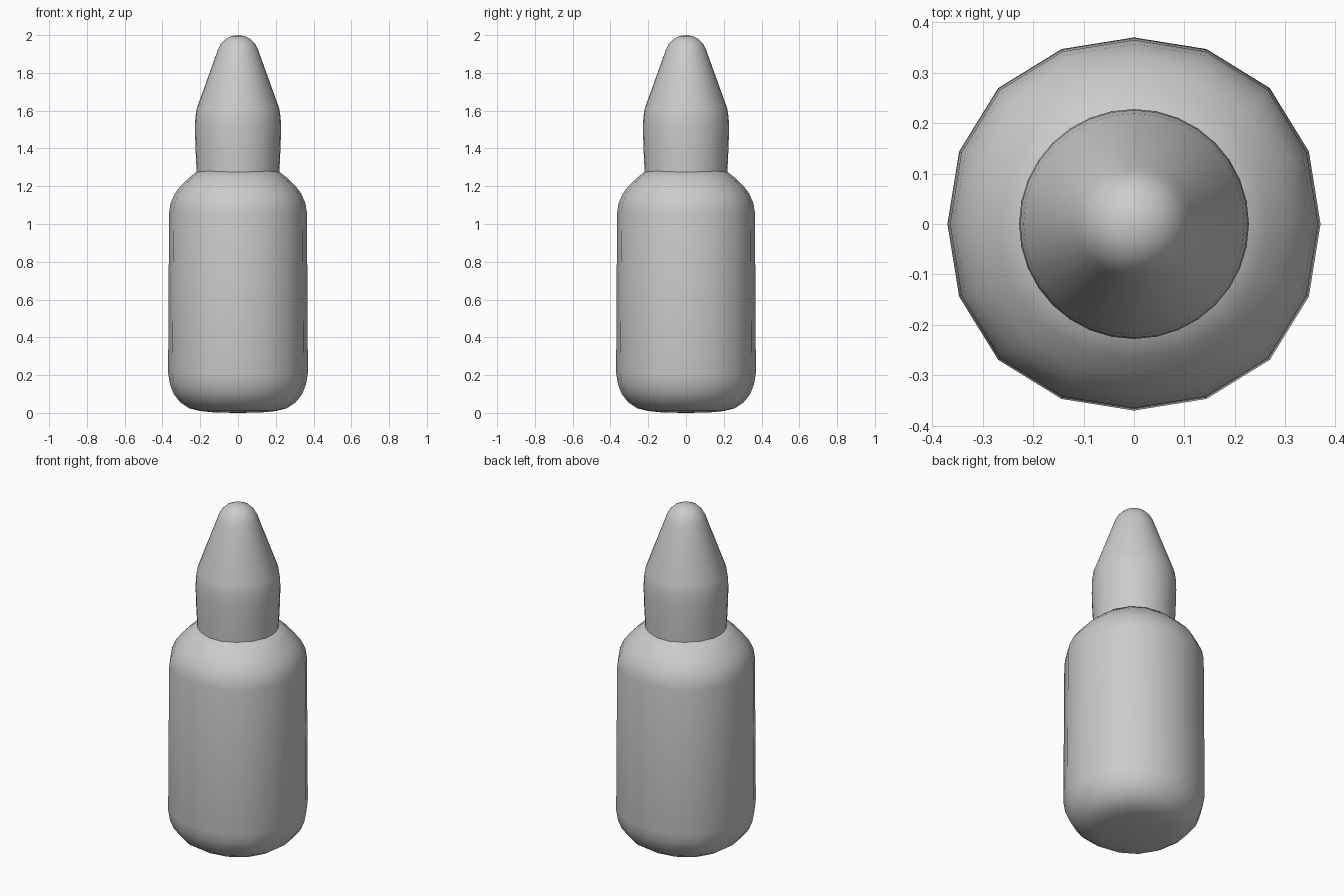
import bpy, bmesh, math

if "Cube" in bpy.data.objects:
    bpy.data.objects.remove(bpy.data.objects["Cube"])


def lathe(name, profile, sides, bulge=0.0, angle=40):
    """Revolve (radius, z) points; bulge pushes the diagonals slightly outward."""
    bm = bmesh.new()
    rings = []
    for r, z in profile:
        if r == 0:
            rings.append([bm.verts.new((0, 0, z))] * sides)
            continue
        ring = []
        for i in range(sides):
            a = 2 * math.pi * i / sides
            k = r * (1 + bulge * math.sin(2 * a) ** 2)
            ring.append(bm.verts.new((k * math.cos(a), k * math.sin(a), z)))
        rings.append(ring)
    for lo, hi in zip(rings, rings[1:]):
        for i in range(sides):
            j = (i + 1) % sides
            quad = list(dict.fromkeys((lo[i], lo[j], hi[j], hi[i])))
            bm.faces.new(quad)
    bmesh.ops.recalc_face_normals(bm, faces=bm.faces)
    mesh = bpy.data.meshes.new(name)
    bm.to_mesh(mesh)
    bm.free()
    obj = bpy.data.objects.new(name, mesh)
    bpy.context.collection.objects.link(obj)
    bpy.ops.object.select_all(action='DESELECT')
    obj.select_set(True)
    bpy.context.view_layer.objects.active = obj
    bpy.ops.object.shade_smooth_by_angle(angle=math.radians(angle))
    return obj


# Bottle body: rounded base, faceted wall, sloping shoulder
lathe("bottle_body", [
    (0, 0), (0.12, 0.002), (0.20, 0.01), (0.26, 0.025), (0.305, 0.055),
    (0.34, 0.10), (0.36, 0.15), (0.37, 0.21), (0.365, 1.06), (0.357, 1.11),
    (0.335, 1.16), (0.305, 1.20), (0.265, 1.24), (0.215, 1.28), (0, 1.28),
], 16, bulge=0.03)

# Nozzle cap: slightly bulging collar, cone and rounded tip
lathe("nozzle_cap", [
    (0, 1.275), (0.219, 1.275), (0.225, 1.40), (0.228, 1.50), (0.226, 1.56),
    (0.219, 1.61), (0.118, 1.89), (0.106, 1.925), (0.09, 1.955),
    (0.065, 1.98), (0.035, 1.995), (0, 2.0),
], 32)
